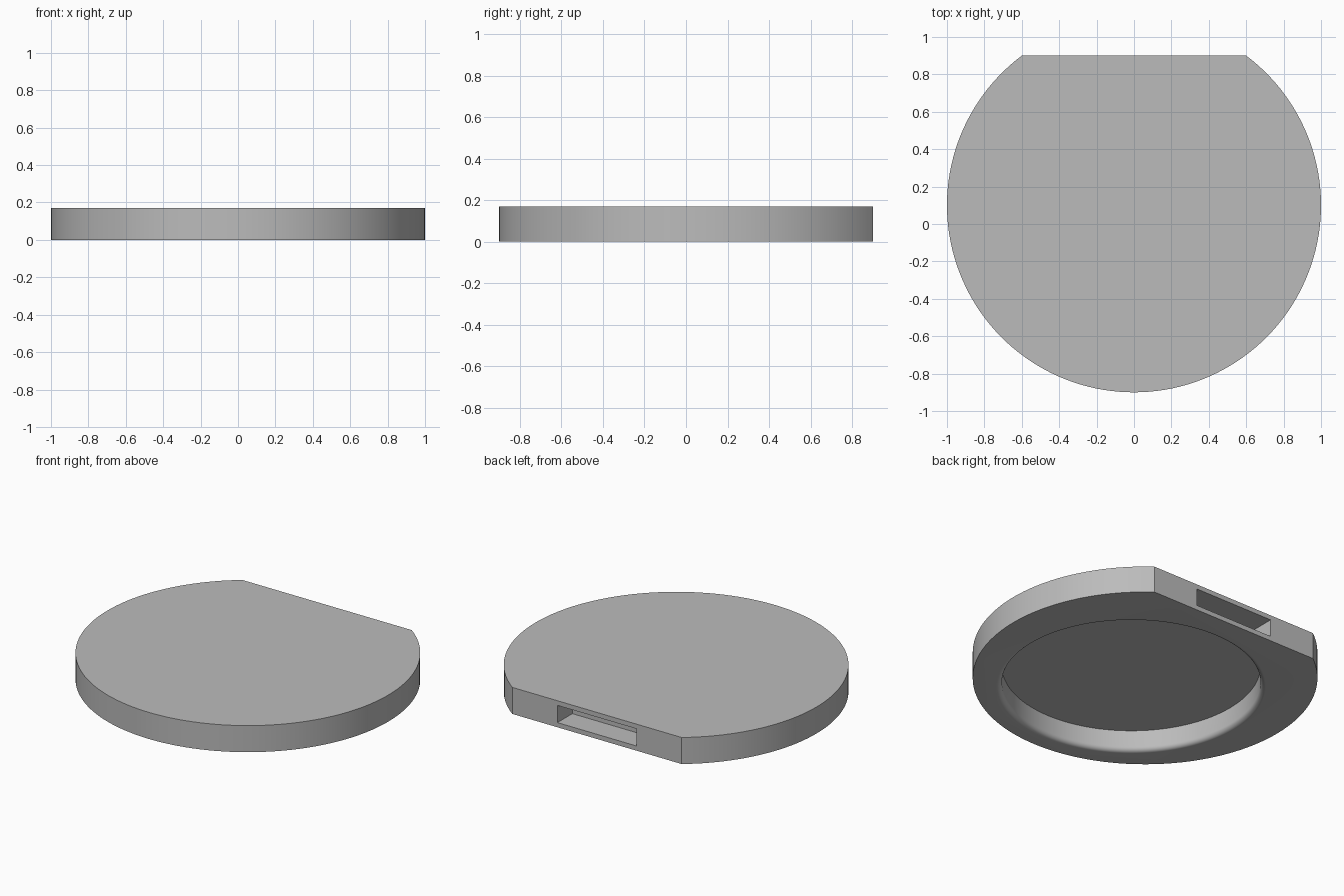
import bpy, bmesh
from math import sin, cos, pi, asin, radians

cube = bpy.data.objects.get("Cube")
if cube:
    bpy.data.objects.remove(cube, do_unlink=True)

HEIGHT = 0.17
BODY_Y, FLAT_Y = 0.1, 0.9
RECESS_Y, RECESS_R, RECESS_DEPTH, LIP = -0.025, 0.75, 0.135, 0.03

grey = bpy.data.materials.new("plain_grey")
grey.use_nodes = True
colour = (0.5, 0.5, 0.5, 1)
grey.diffuse_color = colour
grey.node_tree.nodes["Principled BSDF"].inputs["Base Color"].default_value = colour


def make_object(name, bm):
    bmesh.ops.recalc_face_normals(bm, faces=bm.faces[:])
    mesh = bpy.data.meshes.new(name)
    bm.to_mesh(mesh)
    bm.free()
    mesh.materials.append(grey)
    obj = bpy.data.objects.new(name, mesh)
    bpy.context.collection.objects.link(obj)
    return obj


# Disc body: an arc closed by a straight chord at the back
bm = bmesh.new()
start = asin(FLAT_Y - BODY_Y)
sweep = pi + 2 * start
steps = 120
outline = []
for i in range(steps + 1):
    a = start - sweep * i / steps
    outline.append(bm.verts.new((cos(a), BODY_Y + sin(a), 0)))
base = bm.faces.new(outline)
top = bmesh.ops.extrude_face_region(bm, geom=[base])["geom"]
bmesh.ops.translate(bm, vec=(0, 0, HEIGHT),
                    verts=[g for g in top if isinstance(g, bmesh.types.BMVert)])
body = make_object("disc_body", bm)

# Underside recess cutter: revolved profile with a rounded lip
profile = [(RECESS_R + LIP, -0.1)]
for i in range(9):
    a = pi / 2 * i / 8
    profile.append((RECESS_R + LIP * (1 - sin(a)), LIP * (1 - cos(a))))
profile.append((RECESS_R, RECESS_DEPTH))
bm = bmesh.new()
sides = 128
rings = [[bm.verts.new((r * cos(2 * pi * k / sides),
                        RECESS_Y + r * sin(2 * pi * k / sides), z))
          for k in range(sides)] for r, z in profile]
for low, high in zip(rings, rings[1:]):
    for k in range(sides):
        n = (k + 1) % sides
        bm.faces.new((low[k], low[n], high[n], high[k]))
bm.faces.new(rings[0])
bm.faces.new(rings[-1])
recess = make_object("recess_cutter", bm)

# Slot cutter for the flat back edge
bm = bmesh.new()
bmesh.ops.create_cube(bm, size=1)
bmesh.ops.scale(bm, vec=(0.56, 0.25, 0.11), verts=bm.verts)
bmesh.ops.translate(bm, vec=(0, 0.875, 0.085), verts=bm.verts)
slot = make_object("slot_cutter", bm)

bpy.ops.object.select_all(action="DESELECT")
body.select_set(True)
bpy.context.view_layer.objects.active = body
for cutter in (recess, slot):
    mod = body.modifiers.new(cutter.name, "BOOLEAN")
    mod.operation = "DIFFERENCE"
    mod.solver = "EXACT"
    mod.object = cutter
    bpy.ops.object.modifier_apply(modifier=mod.name)
    bpy.data.objects.remove(cutter, do_unlink=True)

bpy.ops.object.shade_smooth_by_angle(angle=radians(30))
